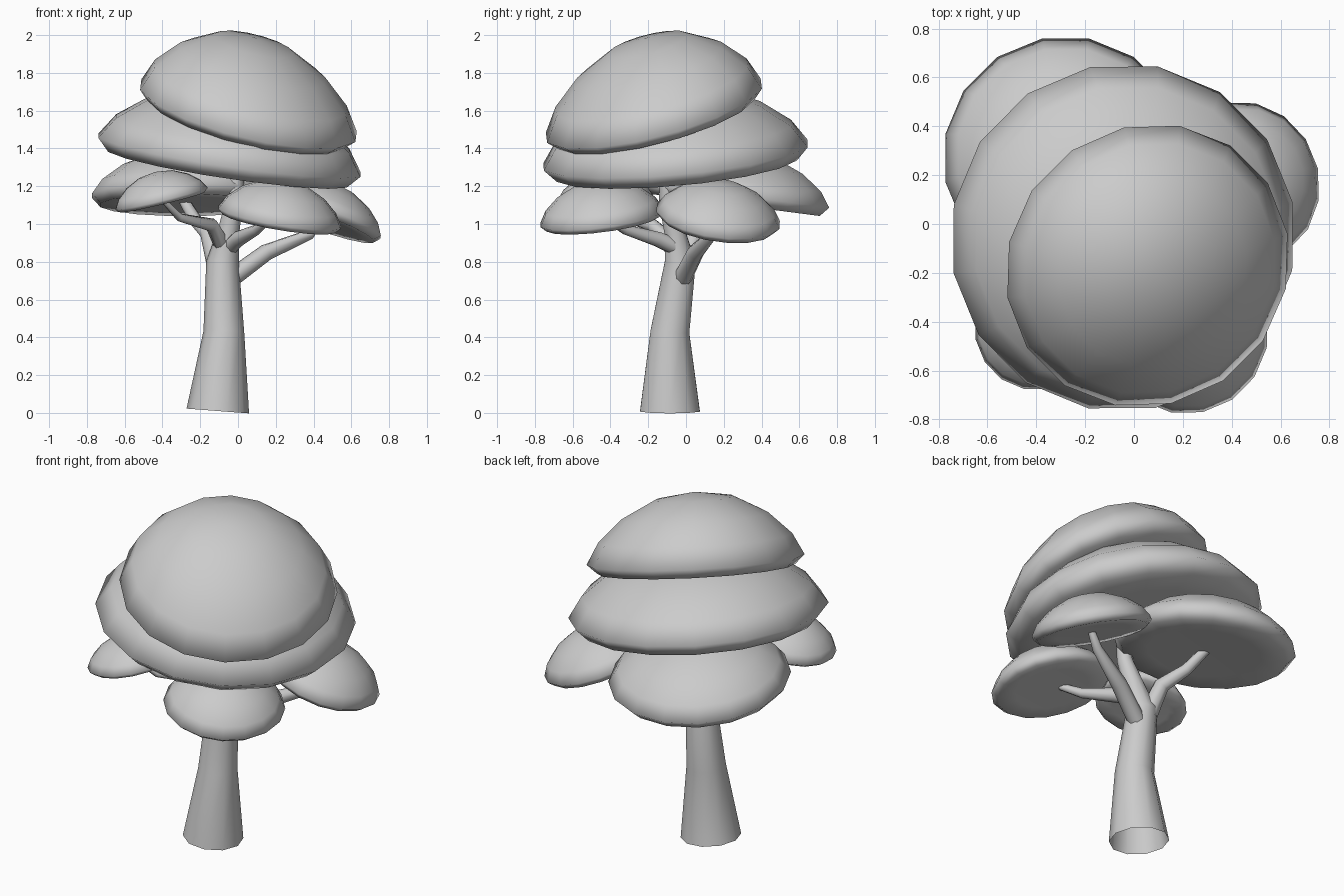
import bpy, bmesh, math
from mathutils import Vector

if "Cube" in bpy.data.objects:
    bpy.data.objects.remove(bpy.data.objects["Cube"])

UP = Vector((0, 0, 1))


def finish(name, bm, angle):
    bmesh.ops.recalc_face_normals(bm, faces=bm.faces)
    mesh = bpy.data.meshes.new(name)
    bm.to_mesh(mesh)
    bm.free()
    ob = bpy.data.objects.new(name, mesh)
    bpy.context.collection.objects.link(ob)
    bpy.ops.object.select_all(action='DESELECT')
    ob.select_set(True)
    bpy.context.view_layer.objects.active = ob
    bpy.ops.object.shade_smooth_by_angle(angle=math.radians(angle))
    return ob


def bridge(bm, rings):
    for a, b in zip(rings, rings[1:]):
        n = len(a)
        for i in range(n):
            j = (i + 1) % n
            bm.faces.new((a[i], a[j], b[j], b[i]))


def fan(bm, ring, point):
    tip = bm.verts.new(point)
    for i in range(len(ring)):
        bm.faces.new((ring[i], ring[(i + 1) % len(ring)], tip))


def canopy(name, centre, radius, height, slope, lean=(0, 0), lip=0.10, sides=16):
    """Tilted dome with a rounded lip, flat underside and optionally leaning top."""
    bm = bmesh.new()
    profile = [(0.62, 0.1 * lip - lip), (0.91, -lip), (1.0, 0.0),
               (0.89, 0.32), (0.67, 0.65), (0.36, 0.91)]
    rings = []
    for k, (r, z) in enumerate(profile):
        up = max(z, 0)
        z *= radius if k < 2 else height
        ring = []
        for i in range(sides):
            a = math.tau * (i + 0.5) / sides
            ring.append(bm.verts.new((radius * r * math.cos(a) + lean[0] * up,
                                      radius * r * math.sin(a) + lean[1] * up, z)))
        rings.append(ring)
    bridge(bm, rings)
    fan(bm, rings[-1], (lean[0], lean[1], height))
    fan(bm, rings[0], (0, 0, -0.8 * lip * radius))
    ob = finish(name, bm, 110)
    normal = Vector((-slope[0], -slope[1], 1)).normalized()
    ob.rotation_mode = 'QUATERNION'
    ob.rotation_quaternion = UP.rotation_difference(normal)
    ob.location = centre
    return ob


def limb(name, path, sides=8, cap_start=True):
    """Tapered tube through (x, y, z, radius) points."""
    bm = bmesh.new()
    pts = [Vector(p[:3]) for p in path]
    rings = []
    for k, p in enumerate(pts):
        t = pts[min(k + 1, len(pts) - 1)] - pts[max(k - 1, 0)]
        q = UP.rotation_difference(t.normalized())
        rings.append([bm.verts.new(p + q @ Vector((
            path[k][3] * math.cos(math.tau * i / sides),
            path[k][3] * math.sin(math.tau * i / sides), 0))) for i in range(sides)])
    bridge(bm, rings)
    fan(bm, rings[-1], pts[-1])
    if cap_start:
        fan(bm, rings[0], pts[0])
    return finish(name, bm, 50)


# Trunk running up into the main canopy
limb("trunk", [(-0.107, -0.085, 0.01, 0.166), (-0.075, -0.085, 0.43, 0.108),
               (-0.082, -0.03, 0.80, 0.086), (-0.05, -0.06, 0.96, 0.058),
               (-0.02, -0.10, 1.12, 0.045), (0.0, -0.10, 1.35, 0.04)],
     sides=10, cap_start=False)

# Side branches
limb("branch_right", [(-0.04, -0.02, 0.71, 0.05), (0.15, 0.05, 0.85, 0.045),
                      (0.38, 0.14, 0.945, 0.028), (0.44, 0.16, 1.03, 0.02)])
limb("branch_back", [(-0.11, -0.01, 0.78, 0.055), (-0.155, 0.05, 0.95, 0.046),
                     (-0.225, 0.18, 1.02, 0.035), (-0.29, 0.27, 1.13, 0.028)])
limb("branch_front_right", [(-0.05, -0.04, 0.87, 0.045), (0.0, -0.15, 0.92, 0.042),
                            (0.10, -0.32, 0.97, 0.028), (0.17, -0.42, 1.03, 0.02)])
limb("branch_front_left", [(-0.08, -0.05, 0.88, 0.045), (-0.14, -0.18, 0.995, 0.036),
                           (-0.31, -0.33, 1.035, 0.022), (-0.39, -0.40, 1.12, 0.015)])

# Foliage domes
canopy("foliage_top", (0.055, -0.17, 1.60), 0.598, 0.38, (-0.25, 0.26), (-0.06, 0.06), 0.085)
canopy("foliage_middle", (-0.045, -0.055, 1.365), 0.715, 0.36, (-0.15, 0.09), lip=0.095)
canopy("foliage_back_left", (-0.28, 0.27, 1.15), 0.502, 0.245, (0.0, -0.13))
canopy("foliage_right", (0.445, 0.17, 1.04), 0.335, 0.185, (-0.36, -0.15))
canopy("foliage_front_right", (0.22, -0.445, 1.035), 0.335, 0.20, (-0.17, 0.13), lip=0.085)
canopy("foliage_front_left", (-0.405, -0.425, 1.135), 0.255, 0.145, (0.24, 0.05), lip=0.08)
